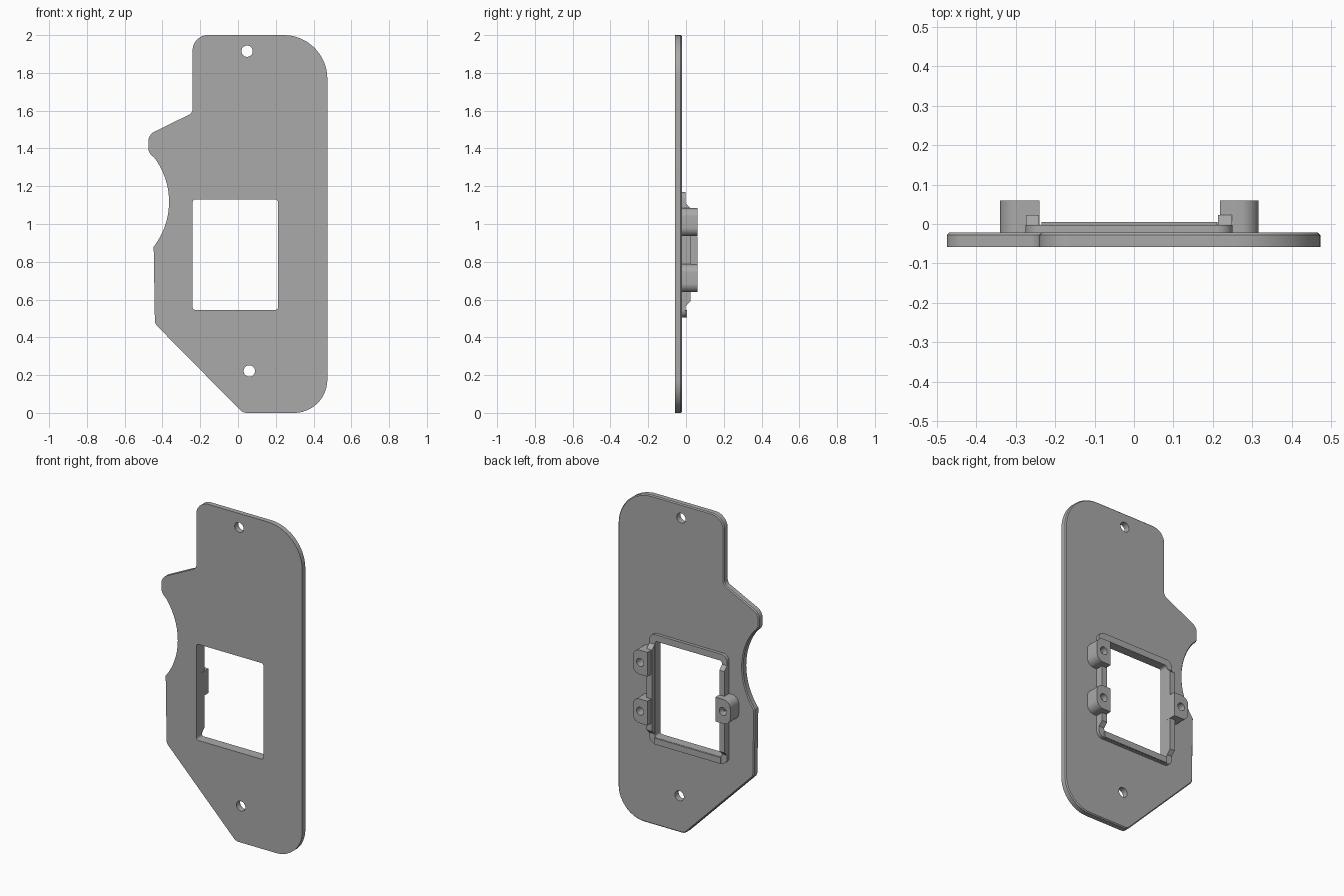
import bpy, bmesh, math
from mathutils import Vector

cube = bpy.data.objects.get("Cube")
if cube:
    bpy.data.objects.remove(cube, do_unlink=True)

grey = bpy.data.materials.new("plain grey")
grey.use_nodes = True
grey.diffuse_color = (0.4, 0.4, 0.4, 1)
grey.node_tree.nodes["Principled BSDF"].inputs["Base Color"].default_value = grey.diffuse_color


def fillet(corners, steps=10):
    """Round each (x, z, radius) corner of a closed outline."""
    pts = []
    for i, (x, z, r) in enumerate(corners):
        p = Vector((x, z))
        if r == 0:
            pts.append(p)
            continue
        a = (Vector(corners[i - 1][:2]) - p).normalized()
        b = (Vector(corners[(i + 1) % len(corners)][:2]) - p).normalized()
        half = a.angle(b) / 2
        centre = p + (a + b).normalized() * (r / math.sin(half))
        start = p + a * (r / math.tan(half)) - centre
        end = p + b * (r / math.tan(half)) - centre
        for k in range(steps + 1):
            t = k / steps
            pts.append(centre + start.lerp(end, t).normalized() * r)
    return pts


def circle(x, z, r, n=32):
    return [Vector((x + r * math.cos(math.tau * k / n),
                    z + r * math.sin(math.tau * k / n))) for k in range(n)]


def rect(x0, x1, z0, z1, r):
    return fillet([(x0, z0, r), (x1, z0, r), (x1, z1, r), (x0, z1, r)])


def finish(name, bm):
    bmesh.ops.recalc_face_normals(bm, faces=bm.faces)
    mesh = bpy.data.meshes.new(name)
    bm.to_mesh(mesh)
    bm.free()
    mesh.materials.append(grey)
    ob = bpy.data.objects.new(name, mesh)
    bpy.context.collection.objects.link(ob)
    return ob


def prism(name, outline, y0, y1, chamfer=0):
    """Extrude an x-z outline from y0 to y1, with an optional back chamfer."""
    bm = bmesh.new()
    face = bm.faces.new([bm.verts.new((p.x, y0, p.y)) for p in outline])
    out = bmesh.ops.extrude_face_region(bm, geom=[face], use_keep_orig=True)["geom"]
    for v in out:
        if isinstance(v, bmesh.types.BMVert):
            v.co.y = y1 - chamfer
    cap = [f for f in out if isinstance(f, bmesh.types.BMFace)][0]
    if chamfer:
        bmesh.ops.inset_region(bm, faces=[cap], thickness=chamfer, use_even_offset=True)
        for v in cap.verts:
            v.co.y = y1
    return finish(name, bm)


def select(ob):
    bpy.ops.object.select_all(action='DESELECT')
    ob.select_set(True)
    bpy.context.view_layer.objects.active = ob


def cut(ob, outline, y0=-0.2, y1=0.2):
    cutter = prism("cutter", outline, y0, y1)
    cutter.hide_render = True
    mod = ob.modifiers.new("cut", 'BOOLEAN')
    mod.operation = 'DIFFERENCE'
    mod.solver = 'EXACT'
    mod.object = cutter
    select(ob)
    bpy.ops.object.modifier_apply(modifier=mod.name)
    bpy.data.objects.remove(cutter, do_unlink=True)


def smooth(ob):
    select(ob)
    bpy.ops.object.shade_smooth_by_angle(angle=math.radians(25))


FRONT, BACK = -0.058, -0.022
window = rect(-0.24, 0.212, 0.545, 1.13, 0.015)

# Mounting plate: rounded outline with a curved scoop on one side
scoop = []
for k in range(25):
    a = math.radians(37.1 - 74.9 * k / 24)
    scoop.append((-0.753 + 0.388 * math.cos(a), 1.1175 + 0.388 * math.sin(a), 0))
outline = fillet([(0.026, 0, 0.05), (0.473, 0, 0.175), (0.473, 2, 0.23),
                  (-0.24, 2, 0.08), (-0.24, 1.588, 0.035), (-0.475, 1.473, 0.06),
                  (-0.475, 1.38, 0.05)] + scoop + [(-0.44, 0.472, 0.04)])
plate = prism("mounting_plate", outline, FRONT, BACK, 0.006)
cut(plate, window)
for x, z in ((0.048, 1.915), (0.06, 0.222)):
    cut(plate, circle(x, z, 0.03))
smooth(plate)

# Raised rim around the window
rim = prism("window_rim", rect(-0.275, 0.25, 0.505, 1.17, 0.04), BACK - 0.002, -0.003)
cut(rim, window)
smooth(rim)
prism("lower_rim_rail", rect(-0.235, 0.212, 0.506, 0.544, 0.002), BACK, 0.005)

# Taller side rails with sloping ends
for name, x0, x1 in (("right_rail", -0.274, -0.241), ("left_rail", 0.213, 0.249)):
    bm = bmesh.new()
    profile = ((-0.01, 0.565), (-0.003, 0.565), (0.023, 0.59),
               (0.023, 1.085), (-0.003, 1.11), (-0.01, 1.11))
    face = bm.faces.new([bm.verts.new((x0, y, z)) for y, z in profile])
    out = bmesh.ops.extrude_face_region(bm, geom=[face], use_keep_orig=True)["geom"]
    for v in out:
        if isinstance(v, bmesh.types.BMVert):
            v.co.x = x1
    finish(name, bm)

# Screw bosses, rounded on their outer side, with blind holes
for name, inner, outer, z in (("left_lower_boss", 0.218, 0.316, 0.713),
                              ("left_upper_boss", 0.218, 0.316, 1.01),
                              ("right_boss", -0.24, -0.34, 0.86)):
    h = 0.074
    boss = prism(name, fillet([(inner, z - h, 0), (outer, z - h, 0.045),
                               (outer, z + h, 0.045), (inner, z + h, 0)]), BACK - 0.002, 0.06)
    cut(boss, circle((inner + outer) / 2, z, 0.024), -0.012, 0.1)
    smooth(boss)
